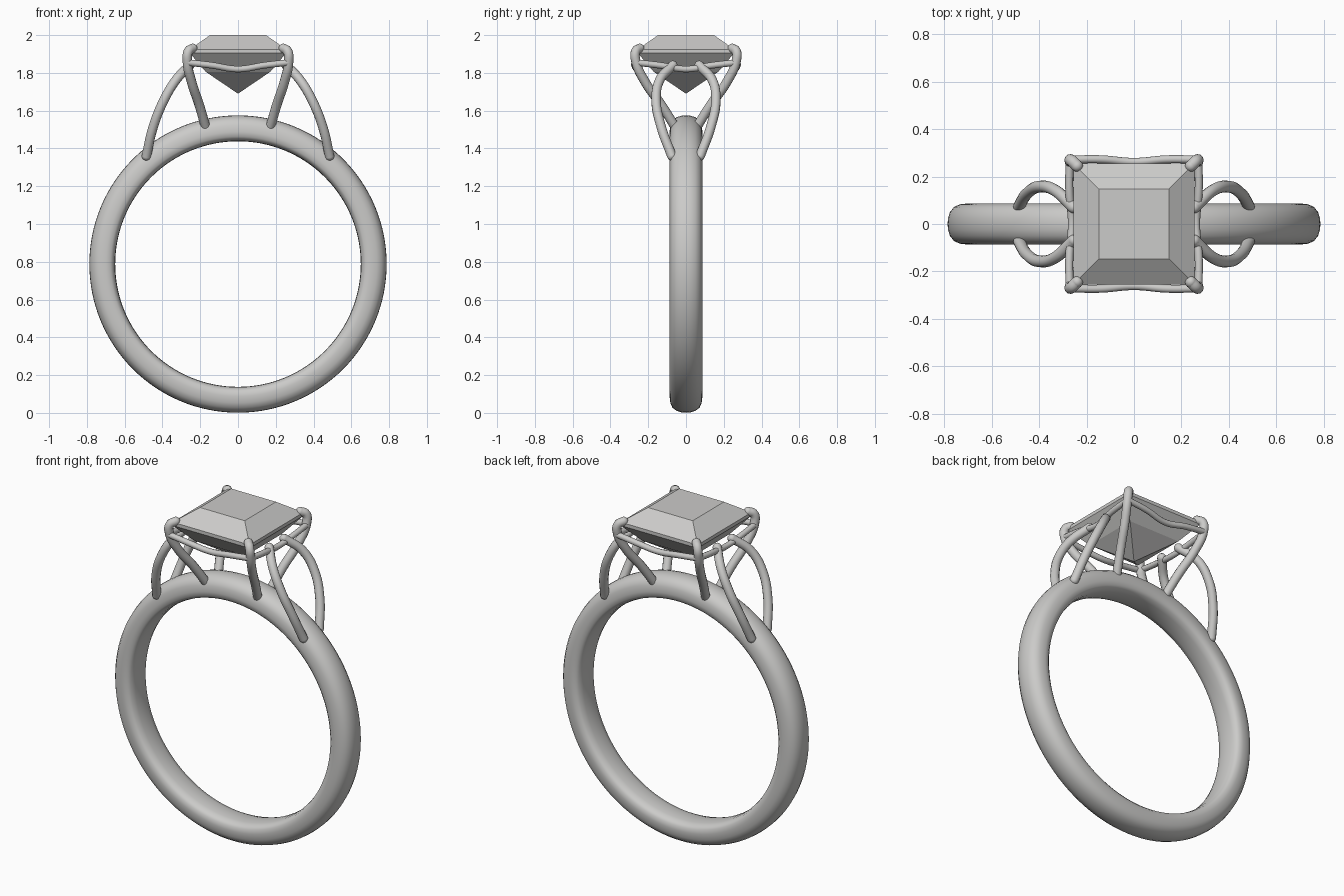
import bpy
import bmesh
from math import cos, sin, pi, radians
from mathutils import Matrix, Vector

cube = bpy.data.objects.get("Cube")
if cube:
    bpy.data.objects.remove(cube, do_unlink=True)

metal = bpy.data.materials.new("pale grey")
metal.use_nodes = True
metal.diffuse_color = (0.6, 0.597, 0.585, 1)
metal.node_tree.nodes["Principled BSDF"].inputs["Base Color"].default_value = metal.diffuse_color


def add_mesh(name, bm, angle=None):
    bmesh.ops.recalc_face_normals(bm, faces=bm.faces[:])
    mesh = bpy.data.meshes.new(name)
    bm.to_mesh(mesh)
    bm.free()
    mesh.materials.append(metal)
    obj = bpy.data.objects.new(name, mesh)
    bpy.context.collection.objects.link(obj)
    if angle:
        bpy.ops.object.select_all(action='DESELECT')
        obj.select_set(True)
        bpy.context.view_layer.objects.active = obj
        bpy.ops.object.shade_smooth_by_angle(angle=radians(angle))
    return obj


def wire(name, points, radius):
    """Round wire through the points, with ball ends."""
    curve = bpy.data.curves.new(name, 'CURVE')
    curve.dimensions = '3D'
    curve.bevel_depth = radius
    curve.bevel_resolution = 4
    curve.resolution_u = 10
    spline = curve.splines.new('BEZIER')
    spline.bezier_points.add(len(points) - 1)
    for bp, p in zip(spline.bezier_points, points):
        bp.co = p
        bp.handle_left_type = bp.handle_right_type = 'AUTO'
    temp = bpy.data.objects.new(name + "_path", curve)
    bpy.context.collection.objects.link(temp)
    bpy.context.view_layer.update()
    mesh = temp.evaluated_get(bpy.context.evaluated_depsgraph_get()).to_mesh()
    bm = bmesh.new()
    bm.from_mesh(mesh)
    bpy.data.objects.remove(temp, do_unlink=True)
    for end in (points[0], points[-1]):
        bmesh.ops.create_uvsphere(bm, u_segments=12, v_segments=8, radius=radius,
                                  matrix=Matrix.Translation(end))
    return add_mesh(name, bm, 60)


# Band: rounded outside, nearly flat inside, spun around the finger axis
half = [(0.65, 0), (0.652, 0.04), (0.66, 0.07), (0.675, 0.083), (0.70, 0.087),
        (0.735, 0.083), (0.76, 0.072), (0.777, 0.05), (0.785, 0.025), (0.787, 0)]
profile = half + [(r, -y) for r, y in half[-2:0:-1]]
bm = bmesh.new()
steps = 128
rings = []
for i in range(steps):
    a = 2 * pi * i / steps
    rings.append([bm.verts.new((r * cos(a), y, 0.788 + r * sin(a))) for r, y in profile])
n = len(profile)
for i in range(steps):
    p, q = rings[i], rings[(i + 1) % steps]
    for j in range(n):
        k = (j + 1) % n
        bm.faces.new((p[j], p[k], q[k], q[j]))
add_mesh("band", bm, 40)

# Square step-cut stone: flat table, crown, thin girdle and pointed pavilion
bm = bmesh.new()
corners = [(-1, -1), (1, -1), (1, 1), (-1, 1)]
levels = [(0.148, 2.0), (0.255, 1.925), (0.255, 1.905), (0.17, 1.805)]
rings = [[bm.verts.new((x * s, y * s, z)) for x, y in corners] for s, z in levels]
culet = bm.verts.new((0, 0, 1.69))
bm.faces.new(rings[0])
for p, q in zip(rings, rings[1:]):
    for j in range(4):
        k = (j + 1) % 4
        bm.faces.new((p[j], p[k], q[k], q[j]))
for j in range(4):
    bm.faces.new((rings[-1][j], rings[-1][(j + 1) % 4], culet))
add_mesh("stone", bm)

# Corner prongs and side arches, repeated in all four quadrants
prong = [(0.17, 0.055, 1.51), (0.205, 0.13, 1.63), (0.245, 0.215, 1.75),
         (0.268, 0.265, 1.86), (0.262, 0.266, 1.915), (0.24, 0.245, 1.93)]
arch = [(0.485, 0.075, 1.36), (0.45, 0.13, 1.51), (0.395, 0.158, 1.65),
        (0.33, 0.14, 1.76), (0.255, 0.07, 1.84)]
for sx, side in ((1, "left"), (-1, "right")):
    for sy, end in ((-1, "front"), (1, "back")):
        for name, path, radius in (("prong", prong, 0.025), ("arch", arch, 0.025)):
            wire(f"{end}_{side}_{name}", [(x * sx, y * sy, z) for x, y, z in path], radius)

# Sagging rails joining the prongs beneath the stone
rail = [(-0.268, -0.272, 1.855), (-0.14, -0.273, 1.84), (0, -0.262, 1.82),
        (0.14, -0.273, 1.84), (0.268, -0.272, 1.855)]
for i, side in enumerate(("front", "left", "back", "right")):
    turn = Matrix.Rotation(i * pi / 2, 3, 'Z')
    wire(side + "_rail", [turn @ Vector(p) for p in rail], 0.017)
